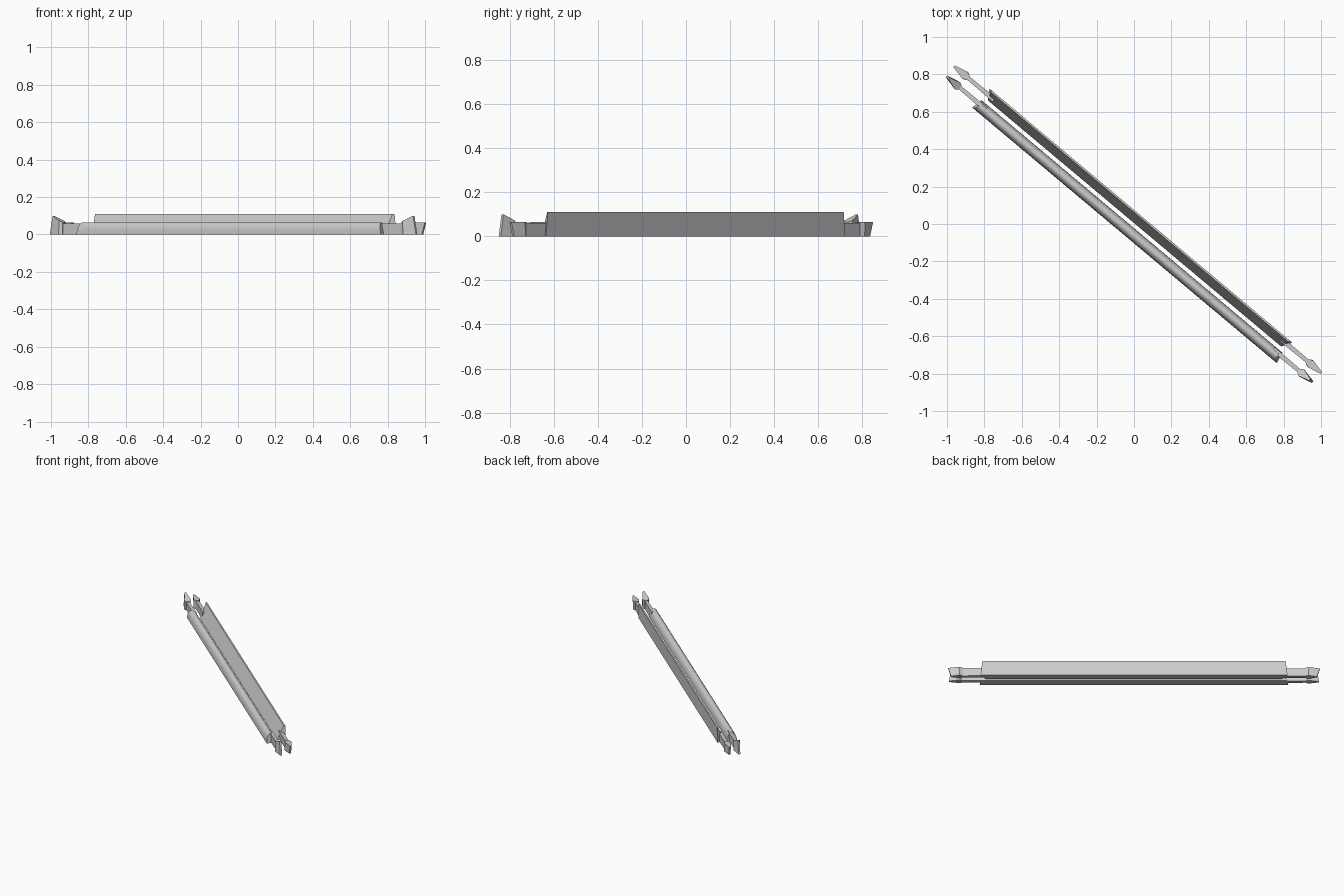
import bpy, bmesh, math
from mathutils import Matrix

old = bpy.data.objects.get("Cube")
if old:
    bpy.data.objects.remove(old, do_unlink=True)

grey = bpy.data.materials.new("light_grey")
grey.use_nodes = True
colour = (0.6, 0.6, 0.6, 1)
grey.diffuse_color = colour
grey.node_tree.nodes["Principled BSDF"].inputs["Base Color"].default_value = colour

# The whole pair lies diagonally on the ground
turn = Matrix.Rotation(math.radians(-40), 4, 'Z')


def loft(name, start, end, smooth=False):
    """Close a solid between two matching rings of points."""
    bm = bmesh.new()
    a = [bm.verts.new(p) for p in start]
    b = [bm.verts.new(p) for p in end]
    n = len(a)
    for i in range(n):
        j = (i + 1) % n
        bm.faces.new((a[i], a[j], b[j], b[i]))
    bm.faces.new(a[::-1])
    bm.faces.new(b)
    bmesh.ops.recalc_face_normals(bm, faces=bm.faces)
    bm.transform(turn)
    mesh = bpy.data.meshes.new(name)
    bm.to_mesh(mesh)
    bm.free()
    mesh.materials.append(grey)
    obj = bpy.data.objects.new(name, mesh)
    bpy.context.collection.objects.link(obj)
    if smooth:
        bpy.ops.object.select_all(action='DESELECT')
        obj.select_set(True)
        bpy.context.view_layer.objects.active = obj
        bpy.ops.object.shade_smooth_by_angle(angle=math.radians(40))


# Rounded front rail: domed section with slightly raked ends
steps = 16
dome = []
for i in range(steps + 1):
    t = math.pi * i / steps
    dome.append((-0.048 - 0.031 * math.cos(t), 0.065 * math.sin(t) ** 0.8))


def rail_end(side):
    return [(side * (1.057 - 0.25 * z + 0.2 * (-0.048 - v)), v, z) for v, z in dome]


loft("rounded_rail", rail_end(-1), rail_end(1), smooth=True)

# Tall back rail: sloped inner face, upright outer face
wedge = [(0.004, 0), (0.057, 0), (0.058, 0.11), (0.048, 0.11)]


def wedge_end(side):
    return [(side * (1.02 + 0.65 * v - 0.12 * z), v, z) for v, z in wedge]


loft("wedge_rail", wedge_end(-1), wedge_end(1))

# Shafts and arrow heads at both ends of each rail
for rail, centre, tip, peak, lean in (("front", -0.037, 1.275, 0.1, -0.02),
                                      ("back", 0.031, 1.26, 0.065, 0.02)):
    for end, side in (("left", 1), ("right", -1)):
        v0 = centre + side * 0.003
        shaft = [(-0.013, 0), (0.013, 0), (0.013, 0.06), (-0.013, 0.06)]
        loft(f"{rail}_shaft_{end}",
             [(side * 1.0, v0 + v, z) for v, z in shaft],
             [(side * 1.22, v0 + v * 0.8, z) for v, z in shaft])
        plan = [(1.18, -0.013), (1.2, -0.023), (tip, -0.006),
                (tip, 0.006), (1.2, 0.023), (1.18, 0.013)]
        low = [(side * u, v0 + v, 0) for u, v in plan]
        high = []
        for u, v in plan:
            f = (u - 1.18) / (tip - 1.18)
            high.append((side * (u + lean * f), v0 + v, 0.065 + (peak - 0.065) * f))
        loft(f"{rail}_arrow_head_{end}", low, high)
